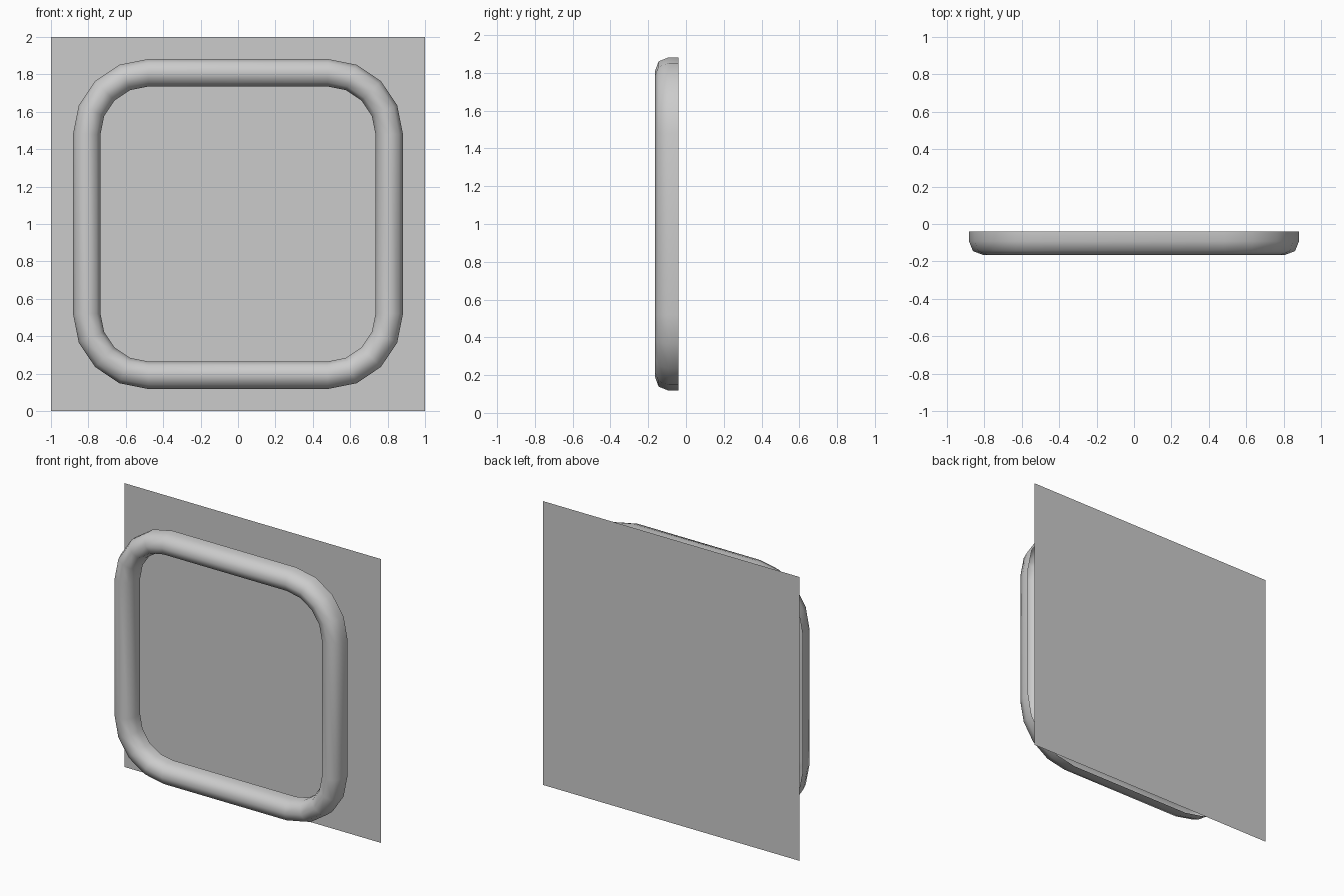
import bpy, bmesh, math

if "Cube" in bpy.data.objects:
    bpy.data.objects.remove(bpy.data.objects["Cube"])

def make_object(name, bm):
    mesh = bpy.data.meshes.new(name)
    bm.to_mesh(mesh)
    bm.free()
    obj = bpy.data.objects.new(name, mesh)
    bpy.context.collection.objects.link(obj)
    return obj

# Back panel: a single upright sheet behind the ring
bm = bmesh.new()
bm.faces.new([bm.verts.new((x, 0.165, z)) for x, z in ((-1, 0), (1, 0), (1, 2), (-1, 2))])
make_object("back_panel", bm)

# Rounded square frame: half-round moulding, open at the back
CORNER = 0.48   # corner arc centre, measured from the frame centre
STEPS = 4       # segments per corner
profile = [(0.402, -0.04), (0.402, -0.092), (0.381, -0.145), (0.328, -0.165),
           (0.276, -0.145), (0.255, -0.092), (0.255, -0.04)]  # (radius, y)

bm = bmesh.new()
rings = []
for q, (sx, sz) in enumerate(((1, 1), (-1, 1), (-1, -1), (1, -1))):
    for i in range(STEPS + 1):
        a = math.radians(90 * (q + i / STEPS))
        rings.append([bm.verts.new((sx * CORNER + r * math.cos(a), y,
                                    1 + sz * CORNER + r * math.sin(a)))
                      for r, y in profile])
for k, ring in enumerate(rings):
    nxt = rings[(k + 1) % len(rings)]
    for j in range(len(profile) - 1):
        bm.faces.new((ring[j], ring[j + 1], nxt[j + 1], nxt[j]))

# Point the normals outwards (the front faces -y)
bm.normal_update()
front = min(bm.faces, key=lambda f: f.calc_center_median().y)
if front.normal.y > 0:
    bmesh.ops.reverse_faces(bm, faces=bm.faces[:])
for f in bm.faces:
    f.smooth = True
make_object("rounded_frame", bm)
